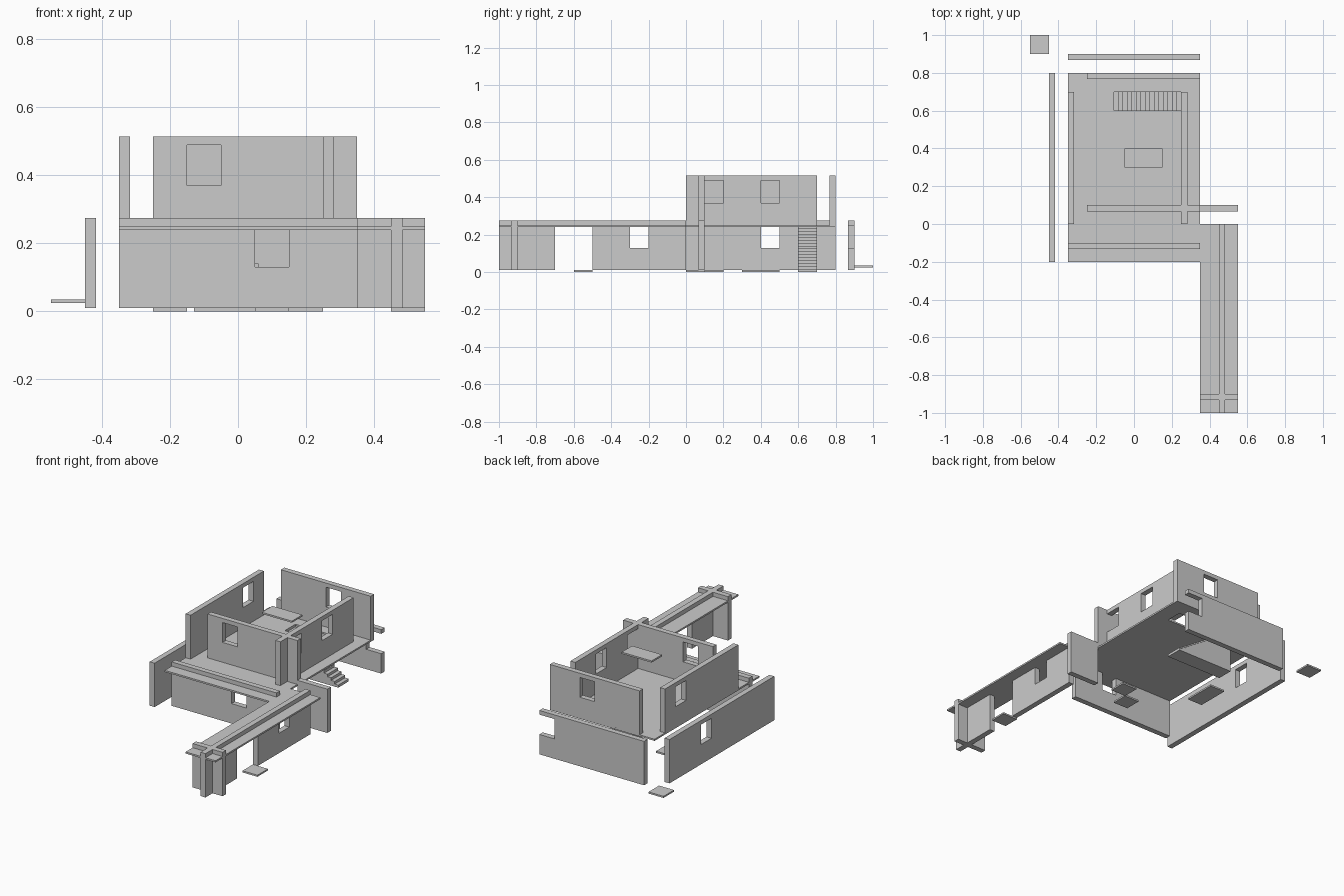
import bpy, bmesh

if "Cube" in bpy.data.objects:
    bpy.data.objects.remove(bpy.data.objects["Cube"])

def box(name, x0, x1, y0, y1, z0, z1):
    bm = bmesh.new()
    bmesh.ops.create_cube(bm, size=1)
    for v in bm.verts:
        v.co = ((x0 + x1) / 2 + v.co.x * (x1 - x0),
                (y0 + y1) / 2 + v.co.y * (y1 - y0),
                (z0 + z1) / 2 + v.co.z * (z1 - z0))
    me = bpy.data.meshes.new(name)
    bm.to_mesh(me)
    bm.free()
    ob = bpy.data.objects.new(name, me)
    bpy.context.collection.objects.link(ob)
    return ob

def cut(ob, *b):
    c = box(ob.name + "_cutter", *b)
    c.hide_render = True
    c.hide_viewport = True
    m = ob.modifiers.new("opening", 'BOOLEAN')
    m.operation = 'DIFFERENCE'
    m.solver = 'EXACT'
    m.object = c

T = 0.033          # wall thickness
H = 0.265          # wall height
LOW, UP = 0.01, 0.25

def wall_x(name, x0, x1, y, z, windows=()):
    """Wall running along x, openings given as (start, end, bottom, top)."""
    ob = box(name, x0, x1, y, y + T, z, z + H)
    for a, b, c, d in windows:
        cut(ob, a, b, y - .1, y + T + .1, z + c, z + d)

def wall_y(name, y0, y1, x, z, windows=()):
    """Wall running along y."""
    ob = box(name, x, x + T, y0, y1, z, z + H)
    for a, b, c, d in windows:
        cut(ob, x - .1, x + T + .1, a, b, z + c, z + d)

def win(a):
    return (a, a + .1, .12, .24)

# Ground floor walls
wall_y("left_wall", -.2, .8, -.45, LOW, [win(.4)])
wall_x("front_wall", -.35, .35, -.133, LOW, [win(.05)])
wall_x("back_wall", -.35, .35, .867, LOW, [(.25, .4, .12, .24)])
wall_x("side_wall", .35, .55, .067, LOW)
wall_y("wing_wall", -1, 0, .45, LOW, [win(-.3), (-.7, -.5, -.05, .24)])
wall_x("wing_end_wall", .35, .55, -.933, LOW)

# Upper floor walls
wall_y("upper_left_wall", 0, .7, -.35, UP, [win(.5)])
wall_y("upper_right_wall", 0, .7, .25, UP, [win(.1), win(.4)])
wall_x("upper_front_wall", -.25, .35, .067, UP, [win(-.15)])
wall_x("upper_back_wall", -.25, .35, .767, UP, [win(.05)])

# Floor slabs with a stair opening
slab = box("upper_floor", -.35, .35, -.2, .8, .24, .25)
cut(slab, -.13, .25, .6, .7, .2, .3)
box("wing_roof", .35, .55, -1, 0, .24, .25)
box("roof_panel", -.05, .15, .3, .4, .48, .49)

# Ground pads
for i, (x0, x1, y0, y1, z) in enumerate([
        (-.25, -.15, .3, .5, 0), (.05, .15, 0, .1, 0), (.15, .25, .1, .2, 0),
        (.45, .55, -.6, -.5, 0), (-.55, -.45, .9, 1, .025)]):
    box(f"ground_pad_{i + 1}", x0, x1, y0, y1, z, z + .01)

# Staircase: stepped profile extruded along y, rising toward -x
N = 16
run, rise = .38 / N, .25 / N
profile = [(.25, 0)]
for i in range(N):
    profile += [(.25 - i * run, (i + 1) * rise), (.25 - (i + 1) * run, (i + 1) * rise)]
profile.append((-.13, 0))
bm = bmesh.new()
face = bm.faces.new([bm.verts.new((x, .6, z)) for x, z in profile])
ext = bmesh.ops.extrude_face_region(bm, geom=[face], use_keep_orig=True)
bmesh.ops.translate(bm, vec=(0, .1, 0),
                    verts=[g for g in ext["geom"] if isinstance(g, bmesh.types.BMVert)])
bmesh.ops.recalc_face_normals(bm, faces=bm.faces)
me = bpy.data.meshes.new("staircase")
bm.to_mesh(me)
bm.free()
bpy.context.collection.objects.link(bpy.data.objects.new("staircase", me))
